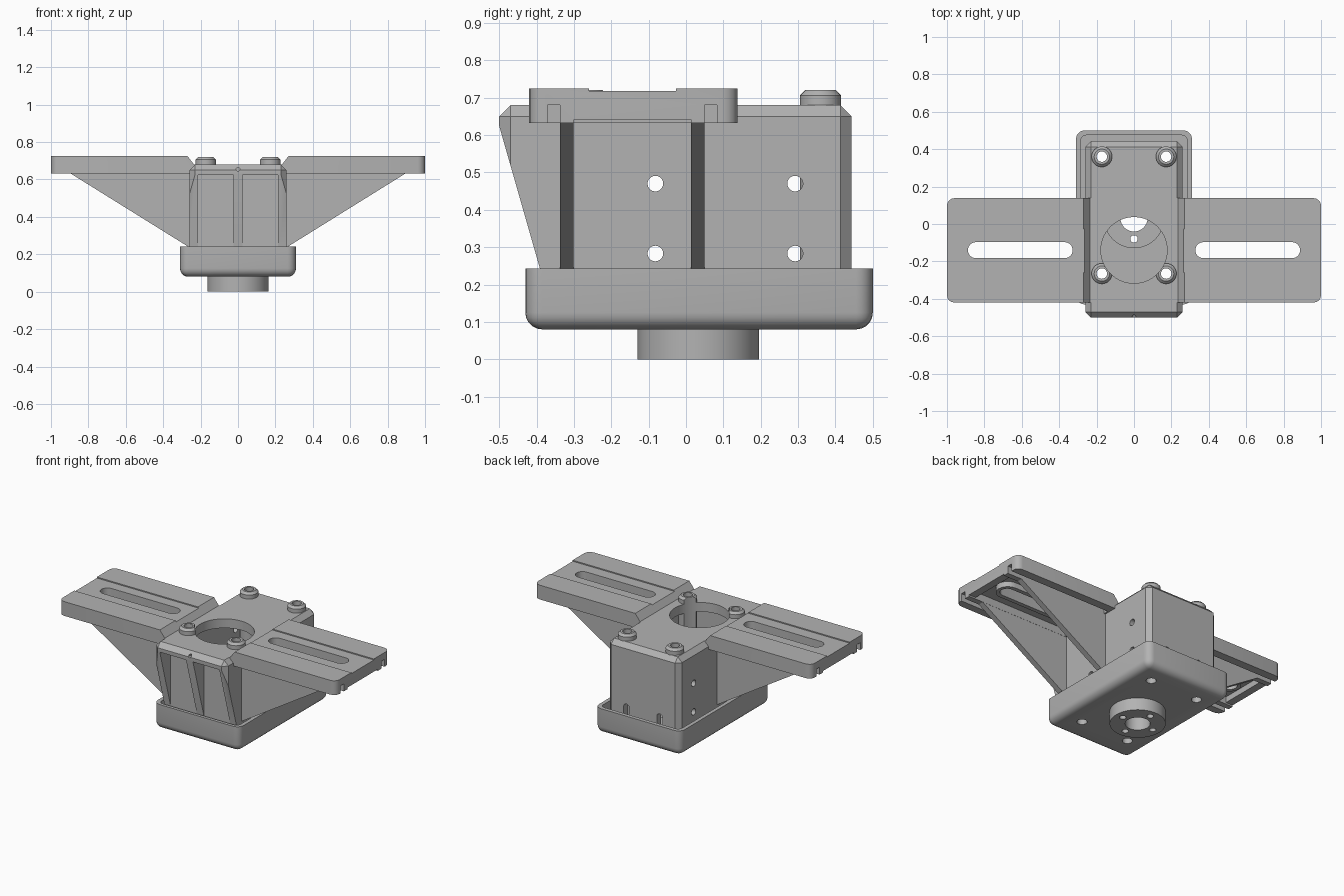
import bpy, bmesh, math

cube = bpy.data.objects.get("Cube")
if cube:
    bpy.data.objects.remove(cube, do_unlink=True)

grey = bpy.data.materials.new("plain_grey")
grey.use_nodes = True
GREY = (0.45, 0.45, 0.45, 1)
grey.diffuse_color = GREY
grey.node_tree.nodes["Principled BSDF"].inputs["Base Color"].default_value = GREY
parts = []


def finish(name, bm):
    bmesh.ops.recalc_face_normals(bm, faces=bm.faces[:])
    mesh = bpy.data.meshes.new(name)
    bm.to_mesh(mesh)
    bm.free()
    obj = bpy.data.objects.new(name, mesh)
    bpy.context.collection.objects.link(obj)
    return obj


def prism(pts, axis, lo, hi, name="cutter"):
    """Extrude a 2D outline along one axis."""
    bm = bmesh.new()
    rings = []
    for t in (lo, hi):
        ring = []
        for p in pts:
            co = list(p)
            co.insert(axis, t)
            ring.append(bm.verts.new(co))
        rings.append(ring)
        bm.faces.new(ring)
    n = len(pts)
    for i in range(n):
        j = (i + 1) % n
        bm.faces.new((rings[0][i], rings[0][j], rings[1][j], rings[1][i]))
    return finish(name, bm)


def box(x0, x1, y0, y1, z0, z1, name="cutter"):
    return prism([(x0, y0), (x1, y0), (x1, y1), (x0, y1)], 2, z0, z1, name)


def arc(cx, cy, r, start=0, sweep=360, n=40):
    count = n if sweep == 360 else n + 1
    angles = [math.radians(start + sweep * i / n) for i in range(count)]
    return [(cx + r * math.cos(a), cy + r * math.sin(a)) for a in angles]


def stadium(x0, x1, y, r):
    return arc(x1 - r, y, r, -90, 180, 14) + arc(x0 + r, y, r, 90, 180, 14)


def bevel(obj, width, segments, rule):
    bm = bmesh.new()
    bm.from_mesh(obj.data)
    edges = [e for e in bm.edges if rule(e.verts[0].co, e.verts[1].co)]
    bmesh.ops.bevel(bm, geom=edges, offset=width, segments=segments,
                    profile=0.5, affect='EDGES', clamp_overlap=True)
    bm.to_mesh(obj.data)
    bm.free()


def bake(obj):
    graph = bpy.context.evaluated_depsgraph_get()
    mesh = bpy.data.meshes.new_from_object(obj.evaluated_get(graph))
    obj.modifiers.clear()
    obj.data = mesh


def cut(obj, cutters, operation='DIFFERENCE'):
    for c in cutters:
        mod = obj.modifiers.new("cut", 'BOOLEAN')
        mod.operation, mod.solver, mod.object = operation, 'EXACT', c
        bake(obj)
        bpy.data.objects.remove(c, do_unlink=True)


def mirror(obj):
    mod = obj.modifiers.new("mirror", 'MIRROR')
    mod.use_mirror_merge = False
    bake(obj)


def upright(a, b):
    return abs(a.z - b.z) > 0.01


SCREWS = [(sx * 0.172, y) for sx in (-1, 1) for y in (-0.265, 0.36)]
HUB = 0.033
WELL = -0.14

# Base tray with rounded underside
tray = box(-0.31, 0.31, -0.43, 0.5, 0.08, 0.243, "base_tray")
bevel(tray, 0.045, 5, lambda a, b: upright(a, b) or a.z + b.z < 0.2)
recess = box(-0.285, 0.285, -0.41, 0.475, 0.125, 0.3)
bevel(recess, 0.03, 4, upright)
cut(tray, [recess, prism(arc(0, HUB, 0.16), 2, 0.105, 0.2),
           prism(arc(0, HUB, 0.073), 2, 0, 0.2)])
cut(tray, [prism(arc(x, y, 0.03, n=20), 2, 0, 0.2) for x, y in SCREWS])

# Hub under the tray
hub = prism(arc(0, HUB, 0.163, n=56), 2, 0, 0.09, "hub")
cut(hub, [prism(arc(0, HUB, 0.073), 2, -0.1, 0.2)])
hub_holes = arc(0, HUB, 0.113, n=4)
for target in (hub, tray):
    cut(target, [prism(arc(x, y, 0.02, n=16), 2, -0.1, 0.2) for x, y in hub_holes])

# Housing: chamfered shell, sloped front, pockets between the front ribs
housing = box(-0.26, 0.26, -0.5, 0.443, 0.12, 0.68, "housing")
bevel(housing, 0.03, 1, lambda a, b: upright(a, b) or a.z + b.z > 1.3)
slope = [(-0.6, 0.625), (-0.5, 0.625), (-0.39, 0.24), (-0.39, 0.05), (-0.6, 0.05)]
cut(housing, [prism(slope, 0, -0.5, 0.5),
              box(0.025, 0.215, -0.6, -0.388, 0.05, 0.625),
              box(-0.215, -0.025, -0.6, -0.388, 0.05, 0.625),
              box(-0.22, 0.22, -0.345, 0.4, 0.05, 0.62),
              prism(arc(0, WELL, 0.177, n=56), 2, 0.5, 0.8),
              prism(arc(0, 0.655, 0.01, n=12), 1, -0.6, -0.45)])
cut(housing, [prism(arc(x, y, 0.028, n=20), 2, 0.5, 0.8) for x, y in SCREWS])
cut(housing, [prism(arc(y, z, 0.021, n=20), 0, -0.4, 0.4)
              for y in (-0.082, 0.292) for z in (0.283, 0.47)])
cut(housing, [prism(arc(x, 0.27, 0.02, 0, 180, 12) + [(x - 0.02, 0.1), (x + 0.02, 0.1)],
                    1, 0.39, 0.5) for x in (-0.12, 0.12)])

# Screw pillars with raised collars
pillars = []
for i, (x, y) in enumerate(SCREWS):
    pillar = prism(arc(x, y, 0.055, n=32), 2, 0.12, 0.72, f"screw_pillar_{i + 1}")
    bevel(pillar, 0.014, 1, lambda a, b: a.z + b.z > 1.4)
    cut(pillar, [prism(arc(x, y, 0.028, n=20), 2, 0.05, 0.8),
                 prism(arc(0, WELL, 0.177, n=56), 2, 0.05, 0.8)])
    pillars.append(pillar)

# Mounting wings: slotted plate with channel on top and ribs underneath
wing = box(0.225, 1, -0.42, 0.138, 0.632, 0.725, "mounting_wings")
bevel(wing, 0.04, 4, lambda a, b: upright(a, b) and a.x > 0.9)
ramp = [(0.2, 0.68), (0.235, 0.68), (0.27, 0.725), (0.27, 0.8), (0.2, 0.8)]
cut(wing, [prism(ramp, 1, -0.5, 0.3),
           box(0.2, 1.1, -0.26, -0.027, 0.718, 0.8),
           box(0.27, 1.1, 0.05, 0.083, 0.5, 0.68),
           box(0.27, 1.1, -0.37, -0.337, 0.5, 0.68),
           box(0.27, 1.1, -0.3, 0.014, 0.5, 0.642),
           box(0.27, 0.95, -0.3, 0.014, 0.5, 0.68)])
cut(wing, [prism(stadium(0.3, 0.91, WELL, 0.07), 2, 0.645, 0.7)], 'UNION')
cut(wing, [prism(stadium(0.328, 0.888, WELL, 0.043), 2, 0.5, 0.8)])
mirror(wing)

# Triangular gussets under the wings
gussets = []
for name, y in (("front_gussets", -0.337), ("rear_gussets", 0.014)):
    web = [(0.24, 0.24), (0.265, 0.24), (0.9, 0.635), (0.9, 0.65), (0.24, 0.65)]
    gusset = prism(web, 1, y, y + 0.036, name)
    mirror(gusset)
    gussets.append(gusset)

# Shading and colour
for obj in [tray, hub, housing, wing] + pillars + gussets:
    obj.data.materials.clear()
    obj.data.materials.append(grey)
    for face in obj.data.polygons:
        face.material_index = 0
    bpy.ops.object.select_all(action='DESELECT')
    obj.select_set(True)
    bpy.context.view_layer.objects.active = obj
    bpy.ops.object.shade_smooth_by_angle(angle=math.radians(30))
